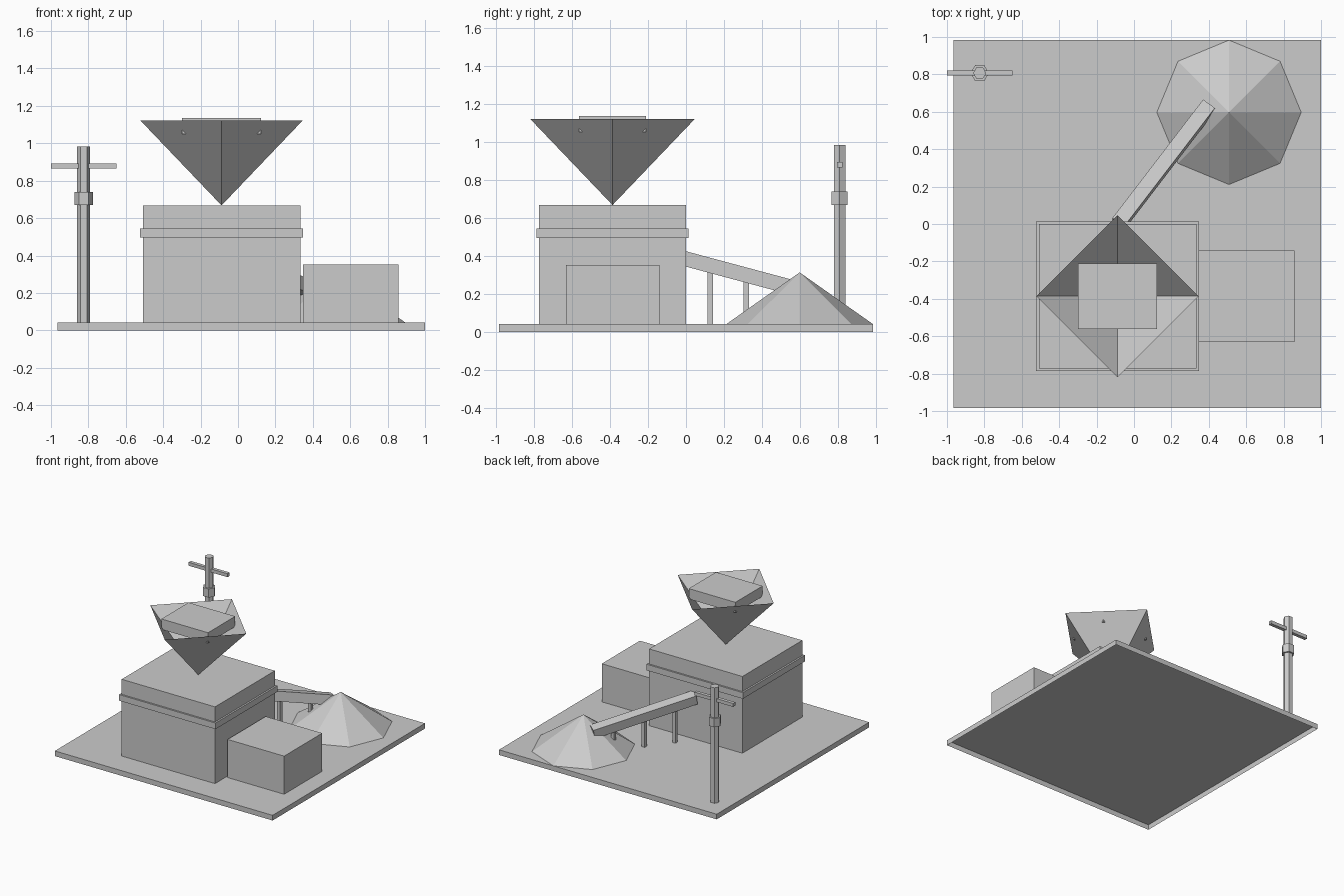
import bpy, bmesh
from math import sin, cos, pi, radians
from mathutils import Matrix, Vector

old = bpy.data.objects.get("Cube")
if old:
    bpy.data.objects.remove(old, do_unlink=True)

GREY = (0.6, 0.6, 0.6, 1.0)
grey = bpy.data.materials.new("plain_grey")
grey.use_nodes = True
grey.diffuse_color = GREY
grey.node_tree.nodes["Principled BSDF"].inputs["Base Color"].default_value = GREY


def finish(name, bm):
    mesh = bpy.data.meshes.new(name)
    bm.to_mesh(mesh)
    bm.free()
    mesh.materials.append(grey)
    obj = bpy.data.objects.new(name, mesh)
    bpy.context.collection.objects.link(obj)
    return obj


def box(name, center, size, rotation=Matrix(), open_below=False):
    """Box of a given size, turned and then moved to its centre."""
    bm = bmesh.new()
    matrix = Matrix.Translation(center) @ rotation @ Matrix.Diagonal((*size, 1))
    bmesh.ops.create_cube(bm, size=1, matrix=matrix)
    if open_below:
        bm.normal_update()
        under = [f for f in bm.faces if f.normal.z < -0.9]
        bmesh.ops.delete(bm, geom=under, context="FACES_ONLY")
    return finish(name, bm)


def block(name, x, y, width, depth, z, open_below=False):
    """Upright box from its plan centre, plan size and height range."""
    center = (x, y, (z[0] + z[1]) / 2)
    return box(name, center, (width, depth, z[1] - z[0]), open_below=open_below)


def ring(bm, x, y, z, radius, sides):
    turns = [2 * pi * i / sides for i in range(sides)]
    return [bm.verts.new((x + radius * cos(t), y + radius * sin(t), z)) for t in turns]


def prism(name, x, y, z, radius, sides):
    """Upright prism with a corner on the x axis."""
    bm = bmesh.new()
    low, high = [ring(bm, x, y, level, radius, sides) for level in z]
    bm.faces.new(low[::-1])
    bm.faces.new(high)
    for i in range(sides):
        j = (i + 1) % sides
        bm.faces.new((low[i], low[j], high[j], high[i]))
    return finish(name, bm)


def pyramid(name, x, y, rim_z, tip_z, radius, sides, closed):
    """Cone with flat sides, pointing up or down."""
    bm = bmesh.new()
    rim = ring(bm, x, y, rim_z, radius, sides)
    tip = bm.verts.new((x, y, tip_z))
    up = tip_z > rim_z
    for i in range(sides):
        a, b = rim[i], rim[(i + 1) % sides]
        bm.faces.new((a, b, tip) if up else (b, a, tip))
    if closed:
        bm.faces.new(rim[::-1])
    return finish(name, bm)


# Ground tray, open underneath, and the buildings
ground = 0.042
mx, my = -0.088, -0.386
block("ground_slab", 0.0175, 0, 1.965, 1.965, (0, ground), open_below=True)
block("main_building", mx, my, 0.842, 0.772, (ground, 0.668))
block("building_band", mx, my, 0.87, 0.8, (0.495, 0.545))
block("side_building", 0.6035, my, 0.51, 0.491, (ground, 0.353))

# Open hopper with its load
pyramid("hopper", mx, my, 1.121, 0.668, 0.433, 4, False)
block("hopper_load", mx, my, 0.421, 0.351, (1.051, 1.136))

# Sloping conveyor, placed by the middle of its lower top edge
length, width, thick = 0.815, 0.078, 0.078
turn = Matrix.Rotation(radians(-15), 4, "X") @ Matrix.Rotation(radians(-36.5), 4, "Z")
end = Vector((0.401, 0.643, 0.253))
middle = end - turn @ Vector((0, length / 2, thick / 2))
box("conveyor", middle, (width, length, thick), turn)

# Conveyor legs
for i in range(3):
    x, y = 0.01 + 0.145 * i, 0.127 + 0.19 * i
    block(f"conveyor_leg_{i + 1}", x, y, 0.028, 0.028, (ground, 0.365 - 0.268 * y))

# Heap of loose material
pyramid("heap", 0.508, 0.597, ground, 0.314, 0.386, 8, True)

# Pole with collar and crossarm
px, py = -0.825, 0.807
prism("pole", px, py, (ground, 0.984), 0.035, 6)
prism("pole_collar", px, py, (0.669, 0.739), 0.049, 6)
box("pole_crossarm", (px, py, 0.879), (0.351, 0.028, 0.028))
